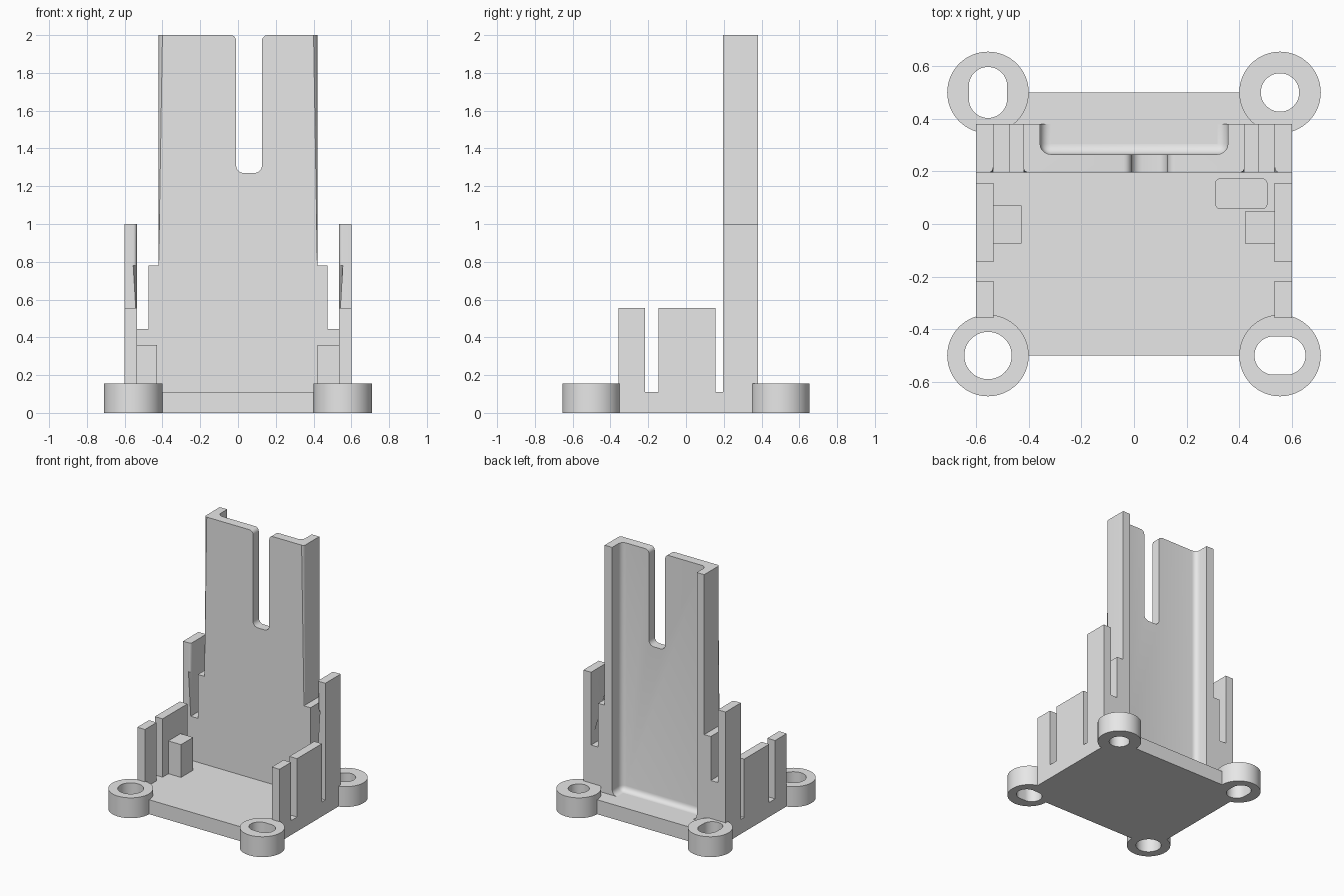
import bpy, bmesh, math
from mathutils import Vector

cube = bpy.data.objects.get("Cube")
if cube:
    bpy.data.objects.remove(cube, do_unlink=True)

grey = bpy.data.materials.new("light grey plastic")
grey.use_nodes = True
GREY = (0.8, 0.8, 0.8, 1)
grey.diffuse_color = GREY
grey.node_tree.nodes["Principled BSDF"].inputs["Base Color"].default_value = GREY


def rounded(corners, steps=5):
    """Outline from (u, v, radius) corners; a radius of 0 keeps it sharp."""
    out = []
    for i, (u, v, r) in enumerate(corners):
        p = Vector((u, v))
        if r:
            a = (Vector(corners[i - 1][:2]) - p).normalized()
            b = (Vector(corners[(i + 1) % len(corners)][:2]) - p).normalized()
            centre = p + (a + b) * r
            arc = [math.pi / 2 * k / steps for k in range(steps + 1)]
            pts = [centre - b * r * math.cos(t) - a * r * math.sin(t) for t in arc]
        else:
            pts = [p]
        for q in pts:
            if not out or (q - out[-1]).length > 1e-4:
                out.append(q)
    if (out[0] - out[-1]).length < 1e-4:
        out.pop()
    return out


def rect(cx, cy, hx, hy, r=0, steps=12):
    signs = ((-1, -1), (1, -1), (1, 1), (-1, 1))
    return rounded([(cx + sx * hx, cy + sy * hy, r) for sx, sy in signs], steps)


def prism(name, outline, lo, hi, upright=False, bevel=None, width=0.0):
    """Extrude an outline along z, or along y when upright."""
    bm = bmesh.new()
    def place(p, d):
        return (p.x, d, p.y) if upright else (p.x, p.y, d)
    face = bm.faces.new([bm.verts.new(place(p, lo)) for p in outline])
    new = bmesh.ops.extrude_face_region(bm, geom=[face])["geom"]
    shift = Vector((0, hi - lo, 0)) if upright else Vector((0, 0, hi - lo))
    bmesh.ops.translate(bm, vec=shift, verts=[g for g in new if isinstance(g, bmesh.types.BMVert)])
    bmesh.ops.recalc_face_normals(bm, faces=bm.faces)
    if bevel:
        chosen = [e for e in bm.edges if bevel(e.verts[0].co, e.verts[1].co)]
        bmesh.ops.bevel(bm, geom=chosen, offset=width, segments=5, profile=0.5, affect='EDGES')
    mesh = bpy.data.meshes.new(name)
    bm.to_mesh(mesh)
    bm.free()
    mesh.materials.append(grey)
    obj = bpy.data.objects.new(name, mesh)
    bpy.context.collection.objects.link(obj)
    return obj


def activate(obj):
    bpy.ops.object.select_all(action='DESELECT')
    obj.select_set(True)
    bpy.context.view_layer.objects.active = obj


def cut(obj, cutter):
    activate(obj)
    mod = obj.modifiers.new("cut", 'BOOLEAN')
    mod.operation = 'DIFFERENCE'
    mod.solver = 'EXACT'
    mod.object = cutter
    bpy.ops.object.modifier_apply(modifier=mod.name)


FLOOR, FRONT, BACK = 0.11, 0.195, 0.38
parts, cutters = [], []

# Base plate with a shallow rounded recess
base = prism("base_plate", rect(0, 0, 0.6, 0.5), 0, FLOOR)
parts.append(base)
recess = prism("recess_cutter", rect(0.408, 0.115, 0.097, 0.056, 0.015, 4), 0.07, 0.2)
cutters.append(recess)
cut(base, recess)

# Corner mounting lugs: two round holes and two slots
lugs = {
    "front_right": (-1, -1, 0.09, 0.09),
    "front_left": (1, -1, 0.097, 0.073),
    "back_right": (-1, 1, 0.073, 0.097),
    "back_left": (1, 1, 0.073, 0.073),
}
for name, (sx, sy, hx, hy) in lugs.items():
    cx, cy = 0.555 * sx, 0.5 * sy
    lug = prism(name + "_lug", rect(cx, cy, 0.155, 0.155, 0.155, 16), 0, 0.155)
    hole = prism(name + "_hole_cutter", rect(cx, cy, hx, hy, min(hx, hy)), -0.1, 0.3)
    cut(lug, hole)
    cut(base, hole)
    parts.append(lug)
    cutters.append(hole)

# Tall back wall: stepped shoulders, side posts and an open slot at the top
side = [(0.6, 0, 0), (0.6, 1, 0), (0.535, 1, 0), (0.535, 0.78, 0), (0.535, 0.445, 0),
        (0.475, 0.445, 0), (0.475, 0.78, 0), (0.42, 0.78, 0), (0.42, 2, 0)]
slot = [(0.127, 2, 0.03), (0.127, 1.27, 0.04), (-0.01, 1.27, 0.04), (-0.01, 2, 0.03)]
outline = rounded(side + slot + [(-x, z, r) for x, z, r in reversed(side)])


def front_upright(a, b):
    # Inner front edges of the posts and outer front edges of the sheet
    on_front = max(a.y, b.y) < FRONT + 0.001
    upright = abs(a.x - b.x) < 0.001 and min(a.z, b.z) > 0.77
    return on_front and upright and 0.4 < abs(a.x) < 0.55


wall = prism("back_wall", outline, FRONT, BACK, True, front_upright, 0.02)
parts.append(wall)


def pocket_edge(a, b):
    # Rounds the pocket's inner corners and the foot of its walls
    at_back = min(a.y, b.y) > 0.49
    at_top = min(a.z, b.z) > 2
    return not at_back and not at_top and (
        max(a.z, b.z) < 0.2 or max(a.y, b.y) < 0.3)


pocket = prism("pocket_cutter", rect(0, 0.3825, 0.357, 0.1175), FLOOR, 2.2,
               False, pocket_edge, 0.04)
cutters.append(pocket)
cut(wall, pocket)

# Low side walls with gaps between them
for sx, label in ((1, "left"), (-1, "right")):
    for name, y0, y1 in (("front_tab", -0.357, -0.217), ("side_wall", -0.145, 0.155)):
        shape = rect(0.5675 * sx, (y0 + y1) / 2, 0.0325, (y1 - y0) / 2)
        parts.append(prism(f"{label}_{name}", shape, 0.05, 0.555))

# Inner stop blocks
parts.append(prism("right_stop_block", rect(-0.485, -0.002, 0.057, 0.073), 0.05, 0.36))
parts.append(prism("left_stop_block", rect(0.483, -0.014, 0.061, 0.061), 0.05, 0.36))

for obj in cutters:
    bpy.data.objects.remove(obj, do_unlink=True)
for obj in parts:
    activate(obj)
    bpy.ops.object.shade_smooth_by_angle(angle=math.radians(30))
